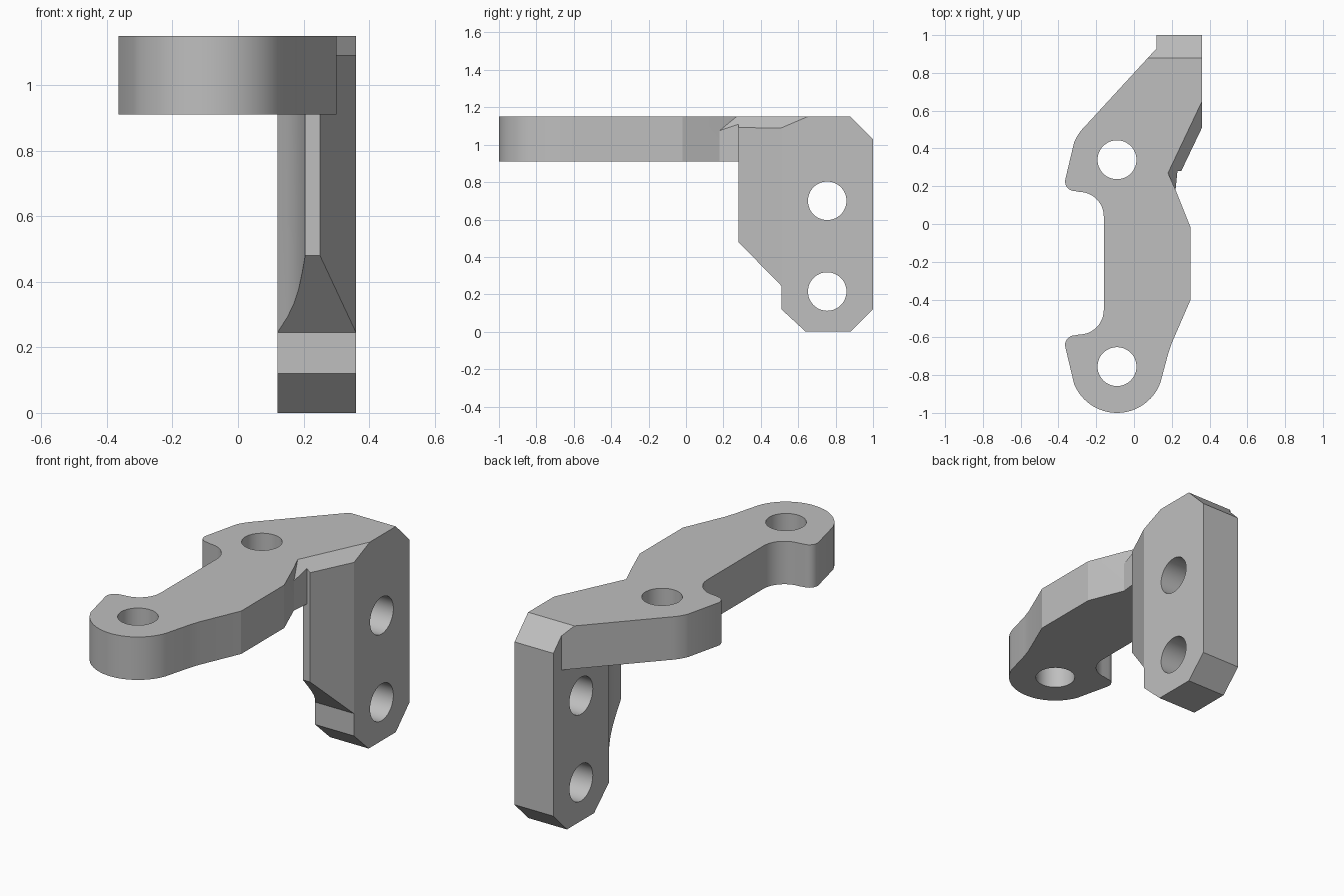
import bpy, bmesh, math
from mathutils import Vector

default = bpy.data.objects.get("Cube")
if default:
    bpy.data.objects.remove(default, do_unlink=True)

TOP, UNDER = 1.15, 0.91
HOLE_R = 0.103

grey = bpy.data.materials.new("plain grey")
grey.use_nodes = True
grey.diffuse_color = (0.52, 0.52, 0.52, 1)
grey.node_tree.nodes["Principled BSDF"].inputs["Base Color"].default_value = (0.52, 0.52, 0.52, 1)


def arc(cx, cy, r, start, end, steps):
    angles = [math.radians(start + (end - start) * i / steps) for i in range(steps + 1)]
    return [(cx + r * math.cos(a), cy + r * math.sin(a)) for a in angles]


def solid(name, ring_a, ring_b):
    """Closed prism between two matching rings of points."""
    bm = bmesh.new()
    a = [bm.verts.new(p) for p in ring_a]
    b = [bm.verts.new(p) for p in ring_b]
    bm.faces.new(a)
    bm.faces.new(b)
    for i in range(len(a)):
        j = (i + 1) % len(a)
        bm.faces.new((a[i], a[j], b[j], b[i]))
    bmesh.ops.recalc_face_normals(bm, faces=bm.faces)
    mesh = bpy.data.meshes.new(name)
    bm.to_mesh(mesh)
    bm.free()
    mesh.materials.append(grey)
    obj = bpy.data.objects.new(name, mesh)
    bpy.context.collection.objects.link(obj)
    return obj


def prism_z(name, pts, low, high):
    return solid(name, [(x, y, low) for x, y in pts], [(x, y, high) for x, y in pts])


def prism_x(name, pts, low, high):
    return solid(name, [(low, y, z) for y, z in pts], [(high, y, z) for y, z in pts])


def combine(target, other, operation):
    mod = target.modifiers.new(operation.title(), "BOOLEAN")
    mod.operation, mod.solver, mod.object = operation, "EXACT", other
    bpy.context.view_layer.objects.active = target
    bpy.ops.object.modifier_apply(modifier=mod.name)
    bpy.data.objects.remove(other, do_unlink=True)


# Horizontal arm with two rounded lugs
outline = (
    arc(-0.09, -0.755, 0.245, -20, -158, 24)
    + arc(-0.315, -0.64, 0.05, 195, 90, 9)
    + arc(-0.29, -0.455, 0.13, 270, 360, 12)
    + arc(-0.29, 0.04, 0.13, 0, 90, 12)
    + arc(-0.315, 0.225, 0.05, 270, 165, 9)
    + arc(-0.09, 0.34, 0.245, 158, 134, 5)
    + [(0.12, 0.93), (0.24, 0.9), (0.24, 0.35), (0.23, 0.28), (0.22, 0.18),
       (0.30, -0.02), (0.30, -0.40), (0.20, -0.63), (0.18, -0.69)]
)
bracket = prism_z("bracket", outline, UNDER, TOP)

# Upright plate: side profile trimmed by its plan shape
upright = prism_x("upright", [(0.64, 0), (0.88, 0), (1, 0.12), (1, TOP), (0.28, TOP),
                              (0.28, 0.48), (0.51, 0.245), (0.51, 0.12)], 0.12, 0.36)
plan = [(0.0, 1.1), (0.0, 0.6), (0.12, 0.51), (0.15, 0.465), (0.17, 0.425), (0.185, 0.38),
        (0.196, 0.33), (0.205, 0.28), (0.205, 0.2), (0.25, 0.2), (0.25, 0.28),
        (0.36, 0.51), (0.45, 0.7), (0.45, 1.1)]
combine(upright, prism_z("plan_trim", plan, -0.1, 1.3), "INTERSECT")
combine(bracket, upright, "UNION")

# Chamfer on the rear top edge
rear = [(0.83, 1.2), (1.1, 0.93), (1.1, 1.2)]
combine(bracket, prism_x("rear_chamfer", rear, -0.3, 0.6), "DIFFERENCE")

# Slanted chamfer on the left shoulder, ending in a skewed notch
corner = Vector((0.18, 0.27, 0))
along = Vector((0.18, 0.38, 0)).normalized() * 0.7
skew = Vector((0.535, -1.205, 0))
section = [(-0.05, TOP + 0.05), (0.09, TOP - 0.09), (0.09, TOP + 0.05)]
front = [corner + skew * n + Vector((0, 0, z)) for n, z in section]
combine(bracket, solid("shoulder_chamfer", front, [p + along for p in front]), "DIFFERENCE")

# Bolt holes through the arm and the upright
for y in (-0.755, 0.34):
    ring = arc(-0.09, y, HOLE_R, 0, 352.5, 47)
    combine(bracket, prism_z("arm_hole", ring, 0.8, 1.3), "DIFFERENCE")
for z in (0.215, 0.70):
    ring = arc(0.755, z, HOLE_R, 0, 352.5, 47)
    combine(bracket, prism_x("upright_hole", ring, 0, 0.5), "DIFFERENCE")

bpy.ops.object.select_all(action="DESELECT")
bracket.select_set(True)
bpy.context.view_layer.objects.active = bracket
bpy.ops.object.shade_smooth_by_angle(angle=math.radians(20))
